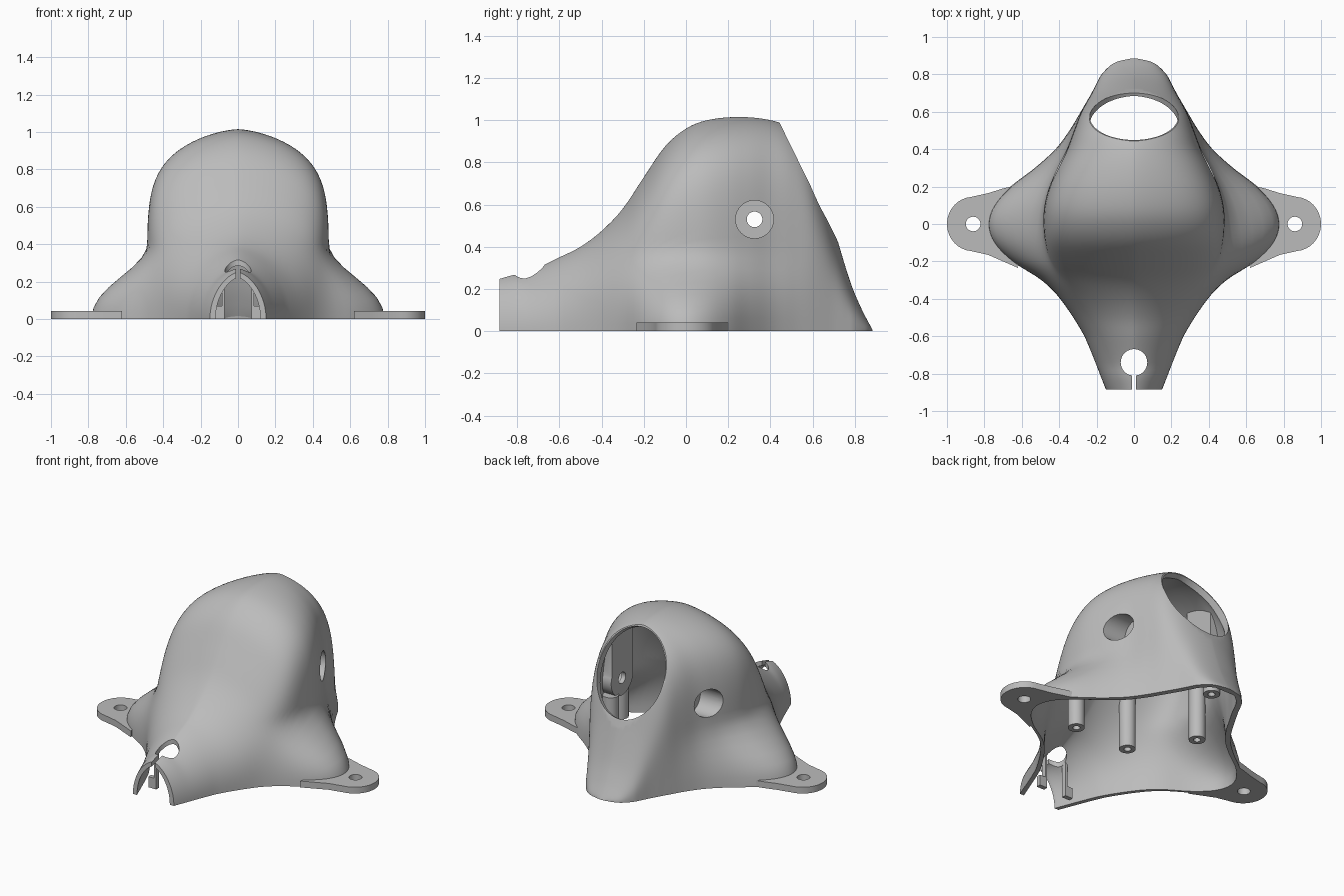
import bpy, bmesh, math
from mathutils import Matrix, Vector

old = bpy.data.objects.get("Cube")
if old:
    bpy.data.objects.remove(old, do_unlink=True)

grey = bpy.data.materials.new("plain grey")
grey.use_nodes = True
grey.diffuse_color = (0.5, 0.5, 0.5, 1)
grey.node_tree.nodes["Principled BSDF"].inputs["Base Color"].default_value = (0.5, 0.5, 0.5, 1)

# Profiles along the length: ridge height, base half width, upper half width, squareness
HEIGHT = [(-.885, .25), (-.82, .268), (-.75, .28), (-.6, .35), (-.5, .4), (-.4, .475), (-.3, .58),
          (-.2, .73), (-.1, .875), (0, .96), (.1, 1), (.25, 1.015), (.4, 1), (.5, .96), (.58, .87),
          (.65, .68), (.71, .46), (.78, .23), (.83, .11), (.885, .004)]
TAIL = [(.7, .227), (.76, .196), (.8, .173), (.85, .123), (.87, .083), (.882, .03), (.885, .01)]
BASE = [(-.885, .15), (-.8, .175), (-.6, .265), (-.4, .395), (-.3, .495), (-.2, .65), (-.1, .75), (0, .782),
        (.1, .75), (.2, .66), (.3, .53), (.4, .42), (.5, .345), (.6, .285)] + TAIL
UPPER = [(-.885, .15), (-.6, .265), (-.4, .37), (-.3, .42), (-.2, .455), (-.1, .478), (0, .486), (.1, .48),
         (.2, .453), (.3, .41), (.4, .36), (.5, .322), (.6, .283)] + TAIL
SQUARE = [(-.885, 2), (-.5, 2.6), (-.3, 4.2), (-.15, 6), (0, 7), (.4, 7), (.58, 6.5), (.7, 4), (.885, 2)]


def curve(table, y):
    """Smooth interpolation through a table."""
    y = max(table[0][0], min(table[-1][0], y))
    slope = lambda a, b: (b[1] - a[1]) / (b[0] - a[0])
    last = len(table) - 1
    for i in range(last):
        a, b = table[i], table[i + 1]
        if y <= b[0]:
            d = b[0] - a[0]
            ma = slope(table[max(i - 1, 0)], b)
            mb = slope(a, table[min(i + 2, last)])
            t = (y - a[0]) / d
            return ((1 + 2 * t) * (1 - t) ** 2 * a[1] + t * (1 - t) ** 2 * d * ma
                    + t * t * (3 - 2 * t) * b[1] + t * t * (t - 1) * d * mb)


def finish(bm, name):
    bmesh.ops.recalc_face_normals(bm, faces=bm.faces)
    mesh = bpy.data.meshes.new(name)
    bm.to_mesh(mesh)
    bm.free()
    mesh.materials.append(grey)
    obj = bpy.data.objects.new(name, mesh)
    bpy.context.collection.objects.link(obj)
    return obj


def loft(name, inset=0.0, steps=32, stations=100):
    """Closed body of arched sections; an inset makes the cavity inside it."""
    bm = bmesh.new()
    start, end = (-.885, .885) if not inset else (-.93, .845)
    rings = []
    for k in range(stations + 1):
        y = start + (end - start) * math.sin(k / stations * math.pi / 2) ** 1.2
        at = y + inset * .6 * max(0, min(1, y * 2))
        h = max(.004, curve(HEIGHT, at) - inset)
        b = max(.006, curve(BASE, at) - inset)
        u = max(.006, curve(UPPER, at) - inset)
        n = curve(SQUARE, at)
        half = []
        for i in range(steps):
            s = 1 - (1 - i / steps) ** 2
            flare = .5 + .5 * math.cos(math.pi * min(1, s * h / .4) ** 1.15)
            half.append((u * (1 - s ** n) ** .65 + max(0, b - u) * flare, s * h))
        if inset:
            half.insert(0, (half[0][0], -.06))
        pts = half + [(0, h)] + [(-x, z) for x, z in reversed(half)]
        rings.append([bm.verts.new((x, y, z)) for x, z in pts])
    count = len(rings[0])
    for r, q in zip(rings, rings[1:]):
        for i in range(count):
            j = (i + 1) % count
            bm.faces.new((r[i], r[j], q[j], q[i]))
    bm.faces.new(rings[0])
    bm.faces.new(rings[-1])
    return finish(bm, name)


def cylinder(name, a, b, radius, sides=40):
    a, b = Vector(a), Vector(b)
    bm = bmesh.new()
    turn = (b - a).to_track_quat("Z", "Y").to_matrix().to_4x4()
    bmesh.ops.create_cone(bm, cap_ends=True, segments=sides, radius1=radius, radius2=radius,
                          depth=(b - a).length, matrix=Matrix.Translation((a + b) / 2) @ turn)
    return finish(bm, name)


def box(name, low, high, turn=None):
    low, high = Vector(low), Vector(high)
    bm = bmesh.new()
    bmesh.ops.create_cube(bm, size=1, matrix=Matrix.Translation((low + high) / 2)
                          @ (turn or Matrix()) @ Matrix.Diagonal((*(high - low), 1)))
    return finish(bm, name)


def combine(obj, other, operation="DIFFERENCE", keep=False):
    mod = obj.modifiers.new("cut", "BOOLEAN")
    mod.object, mod.operation, mod.solver = other, operation, "EXACT"
    graph = bpy.context.evaluated_depsgraph_get()
    mesh = bpy.data.meshes.new_from_object(obj.evaluated_get(graph))
    obj.modifiers.clear()
    obj.data = mesh
    if not keep:
        bpy.data.objects.remove(other, do_unlink=True)


def smooth(obj):
    bpy.ops.object.select_all(action="DESELECT")
    obj.select_set(True)
    bpy.context.view_layer.objects.active = obj
    bpy.ops.object.shade_smooth_by_angle(angle=math.radians(35))


# Sloping plane of the rear opening
TILT = math.atan2(.53, .26)
OUT = Vector((0, math.sin(TILT), math.cos(TILT)))


def rear_cutter():
    centre = Vector((0, .45, .975)) + OUT
    one = Vector((1, 1, 1))
    return box("rear_cutter", centre - one, centre + one, Matrix.Rotation(-TILT, 4, "X"))


parts = []
clip = loft("clip_body", .014)
clip.hide_render = True

# Hollow shell with rear opening, side holes, front hole and slot
shell = loft("shell")
combine(shell, loft("cavity", .03))
combine(shell, rear_cutter())
middle = Vector((0, .577, .722))
opening = cylinder("opening_cutter", middle - OUT * .13, middle + OUT * .2, .285, 64)
opening.data.transform(Matrix.Diagonal((.83, 1, 1, 1)))
combine(shell, opening)
for side in (-1, 1):
    combine(shell, cylinder("side_cutter", (side * .26, .325, .53), (side, .325, .53), .09))
combine(shell, cylinder("front_cutter", (0, -.74, .1), (0, -.74, .6), .071))
combine(shell, box("slot_cutter", (-.012, -1, .1), (.012, -.74, .6)))
parts.append(shell)

for side, word in ((-1, "right"), (1, "left")):
    # Side boss: recessed cup with a small through hole
    boss = cylinder(word + "_boss", (side * .24, .325, .53), (side * .6, .325, .53), .115)
    xs = sorted((side * .24, side * .6))
    combine(boss, box("boss_top", (xs[0], .21, .53), (xs[1], .43, 1.1)), "UNION")
    combine(boss, cylinder("recess", (side * .27, .325, .53), (side, .325, .53), .09))
    combine(boss, cylinder("through", (side * .2, .325, .53), (side * .4, .325, .53), .037))
    combine(boss, clip, "INTERSECT", True)
    combine(boss, rear_cutter())
    parts.append(boss)

    # Screw posts hanging from the roof
    for place, x, y, low, high in (("front", .2, -.3, .18, 1), ("middle", .41, .1, .145, 1),
                                   ("rear", .275, .395, .28, .437)):
        post = cylinder(f"{word}_{place}_post", (side * x, y, low), (side * x, y, high), .05, 28)
        combine(post, cylinder("bore", (side * x, y, low - .1), (side * x, y, low + .1), .022, 20))
        combine(post, clip, "INTERSECT", True)
        parts.append(post)

    # Thin cheek beside the front hole, with a small foot
    for name, reach, top in (("cheek", .086, .5), ("cheek_foot", .128, .07)):
        xs = sorted((side * .071, side * reach))
        cheek = box(f"{word}_{name}", (xs[0], -.755, 0), (xs[1], -.725, top))
        combine(cheek, clip, "INTERSECT", True)
        parts.append(cheek)

    # Mounting tab with screw hole
    edge = [(.62, -.235), (.7, -.2), (.78, -.165)]
    edge += [(.86 + .14 * math.cos(a), .145 * math.sin(a))
             for a in (math.radians(d) for d in range(-85, 86, 10))]
    edge += [(.78, .165), (.7, .19), (.64, .205)]
    edge += [(curve(BASE, y) - .02, y) for y in (.2, .15, .1, .05, 0, -.05, -.1, -.15, -.2)]
    bm = bmesh.new()
    face = bm.faces.new([bm.verts.new((side * x, y, 0)) for x, y in edge])
    top = bmesh.ops.extrude_face_region(bm, geom=[face])["geom"]
    bmesh.ops.translate(bm, vec=(0, 0, .042), verts=[v for v in top if isinstance(v, bmesh.types.BMVert)])
    tab = finish(bm, word + "_mounting_tab")
    combine(tab, cylinder("screw_hole", (side * .86, 0, -.1), (side * .86, 0, .2), .039))
    parts.append(tab)

bpy.data.objects.remove(clip, do_unlink=True)
for part in parts:
    smooth(part)
